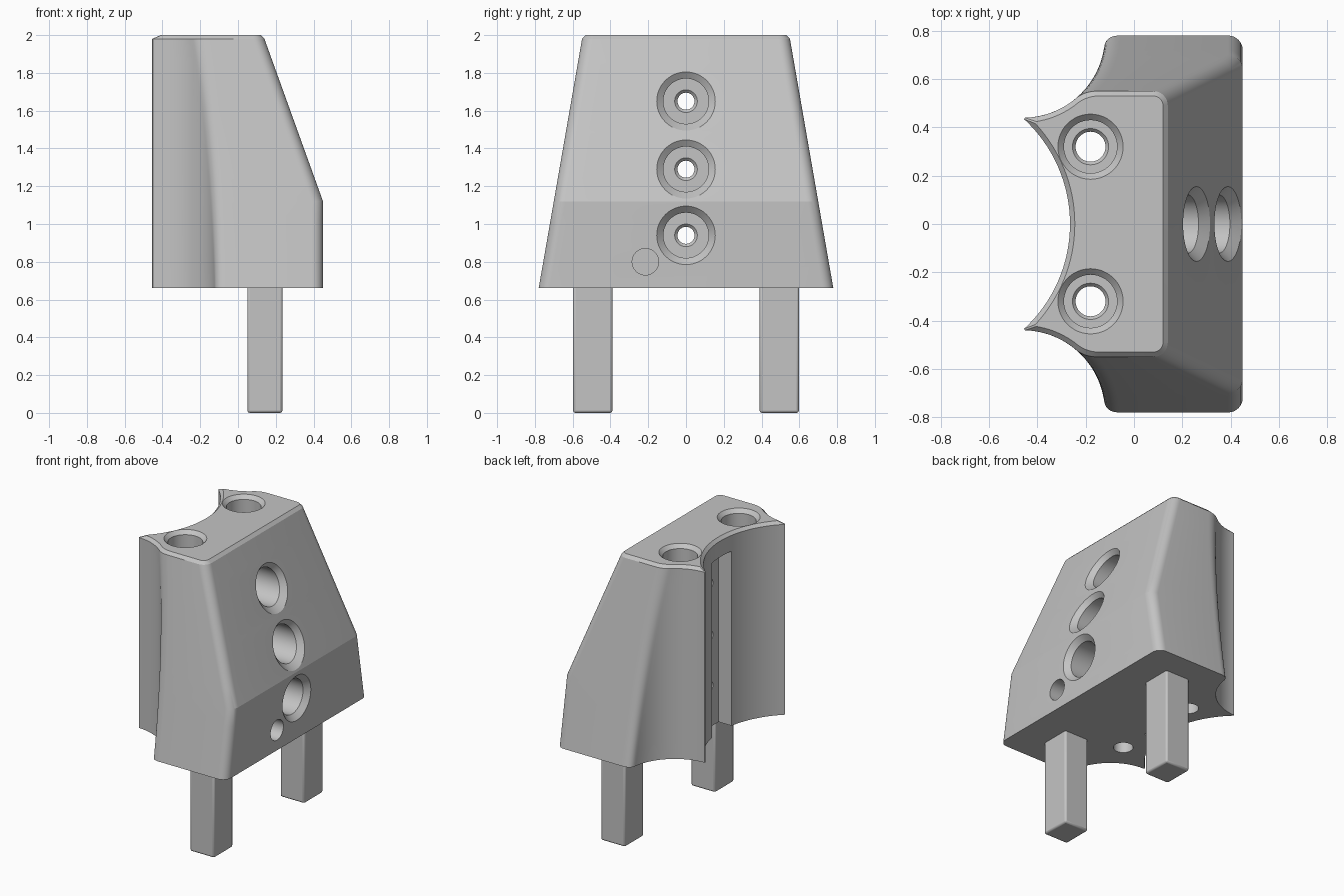
import bpy, bmesh
from math import sin, cos, asin, atan2, sqrt, pi, radians
from mathutils import Vector

cube = bpy.data.objects.get("Cube")
if cube:
    bpy.data.objects.remove(cube, do_unlink=True)

grey = bpy.data.materials.new("light_grey")
grey.use_nodes = True
grey.diffuse_color = (0.55, 0.55, 0.55, 1)
grey.node_tree.nodes["Principled BSDF"].inputs["Base Color"].default_value = grey.diffuse_color

BASE, KNEE, RIM, TOP = 0.66, 1.12, 1.98, 2.0
SLOPE = -0.31 / (RIM - KNEE)


def make(name, bm):
    bmesh.ops.recalc_face_normals(bm, faces=bm.faces)
    mesh = bpy.data.meshes.new(name)
    bm.to_mesh(mesh)
    bm.free()
    obj = bpy.data.objects.new(name, mesh)
    bpy.context.collection.objects.link(obj)
    mesh.materials.append(grey)
    return obj


def loft(name, rings):
    """Skin a stack of equal-length rings and cap both ends."""
    bm = bmesh.new()
    rows = [[bm.verts.new(p) for p in ring] for ring in rings]
    n = len(rows[0])
    for a, b in zip(rows, rows[1:]):
        for i in range(n):
            j = (i + 1) % n
            bm.faces.new((a[i], a[j], b[j], b[i]))
    bm.faces.new(rows[0])
    bm.faces.new(rows[-1])
    return make(name, bm)


def box(name, lo, hi):
    (x0, y0, z0), (x1, y1, z1) = lo, hi
    return loft(name, [[(x0, y0, z), (x1, y0, z), (x1, y1, z), (x0, y1, z)] for z in (z0, z1)])


def face_x(z):
    return 0.45 + SLOPE * max(0, z - KNEE)


def arc(c, r, a0, a1, n):
    return [c + r * Vector((cos(a), sin(a))) for a in (a0 + (a1 - a0) * i / n for i in range(n + 1))]


def section(z, inset=0.0):
    """Plan outline: concave rear, scooped sides, rounded outer corners."""
    w = 0.78 - 0.174 * (min(z, RIM) - BASE) - inset
    xr = face_x(min(z, RIM)) - inset
    rear, R = Vector((-0.856, 0)), 0.591 + inset
    scoop, r = Vector((-0.46, 0.78)), 0.34 + inset
    # wing tip where the two hollows meet
    gap = scoop - rear
    d = gap.length
    along = (d * d + R * R - r * r) / (2 * d)
    u = gap / d
    tip = rear + u * along + Vector((u.y, -u.x)) * sqrt(R * R - along * along)
    a_rear = atan2(tip.y, tip.x - rear.x) - 0.015
    a_tip = atan2(tip.y - scoop.y, tip.x - scoop.x) + 0.03
    a_end = asin((w - scoop.y) / r)
    half = arc(rear, R, 0, a_rear, 16)
    half += arc(scoop, r, a_tip, a_end - 0.15, 16)
    # soft shoulder between scoop and side
    p0, p1 = half[-1], Vector((scoop.x + r * cos(a_end), w))
    p2 = p1 + Vector((0.06, 0))
    half += [p0 * (1 - t) ** 2 + p1 * 2 * t * (1 - t) + p2 * t * t for t in (i / 8 for i in range(1, 9))]
    f = 0.06 - inset
    half += arc(Vector((xr - f, w - f)), f, pi / 2, 0, 8)
    full = half + [Vector((p.x, -p.y)) for p in reversed(half[1:])]
    return [(p.x, p.y, z) for p in full]


# Main block
levels = [BASE + (KNEE - BASE) * i / 4 for i in range(4)]
levels += [KNEE + (RIM - KNEE) * i / 7 for i in range(8)]
body = loft("body", [section(z) for z in levels] + [section(TOP, 0.02)])


def bore(axis, centre, profile, sides=48):
    """Turned cutter; profile rows are (radius, position, shear)."""
    rings = []
    for r, t, k in profile:
        ring = []
        for i in range(sides):
            a, b = r * cos(2 * pi * i / sides), r * sin(2 * pi * i / sides)
            if axis == "x":
                ring.append((t + k * b, centre[0] + a, centre[1] + b))
            else:
                ring.append((centre[0] + a, centre[1] + b, t))
        rings.append(ring)
    return loft("cutter", rings)


# Rear slot
cutters = [box("cutter", (-0.5, -0.107, 0.5), (-0.175, 0.107, 1.87))]

# Countersunk cross holes through the outer face
FLOOR = -0.05
for z in (0.94, 1.29, 1.65):
    k, x = (SLOPE if z > KNEE else 0), face_x(z)
    cutters.append(bore("x", (0, z), [
        (0.045, -0.3, 0), (0.045, FLOOR - 0.015, 0), (0.06, FLOOR, 0), (0.12, FLOOR, 0),
        (0.12, x - 0.035, k), (0.155, x, k), (0.155, x + 0.2, k)]))

# Small blind hole
cutters.append(bore("x", (-0.215, 0.8), [(0.07, 0.27, 0), (0.07, 0.6, 0)]))

# Vertical bolt holes
for y in (-0.32, 0.32):
    cutters.append(bore("z", (-0.18, y), [
        (0.062, 0.5, 0), (0.062, 1.685, 0), (0.075, 1.7, 0), (0.11, 1.7, 0),
        (0.11, TOP - 0.025, 0), (0.135, TOP, 0), (0.135, TOP + 0.2, 0)]))

bpy.context.view_layer.objects.active = body
for c in cutters:
    c.hide_render = True
    mod = body.modifiers.new("cut", "BOOLEAN")
    mod.operation, mod.solver, mod.object = "DIFFERENCE", "EXACT", c
    bpy.ops.object.modifier_apply(modifier=mod.name)
    bpy.data.objects.remove(c, do_unlink=True)

# Square legs
parts = [body]
for name, s in (("front_leg", -1), ("back_leg", 1)):
    y0, y1 = sorted((0.39 * s, 0.598 * s))
    leg = box(name, (0.05, y0, 0), (0.235, y1, BASE + 0.03))
    mod = leg.modifiers.new("soft_edges", "BEVEL")
    mod.width, mod.segments = 0.012, 2
    parts.append(leg)

for p in parts:
    bpy.ops.object.select_all(action="DESELECT")
    p.select_set(True)
    bpy.context.view_layer.objects.active = p
    bpy.ops.object.shade_smooth_by_angle(angle=radians(16))
